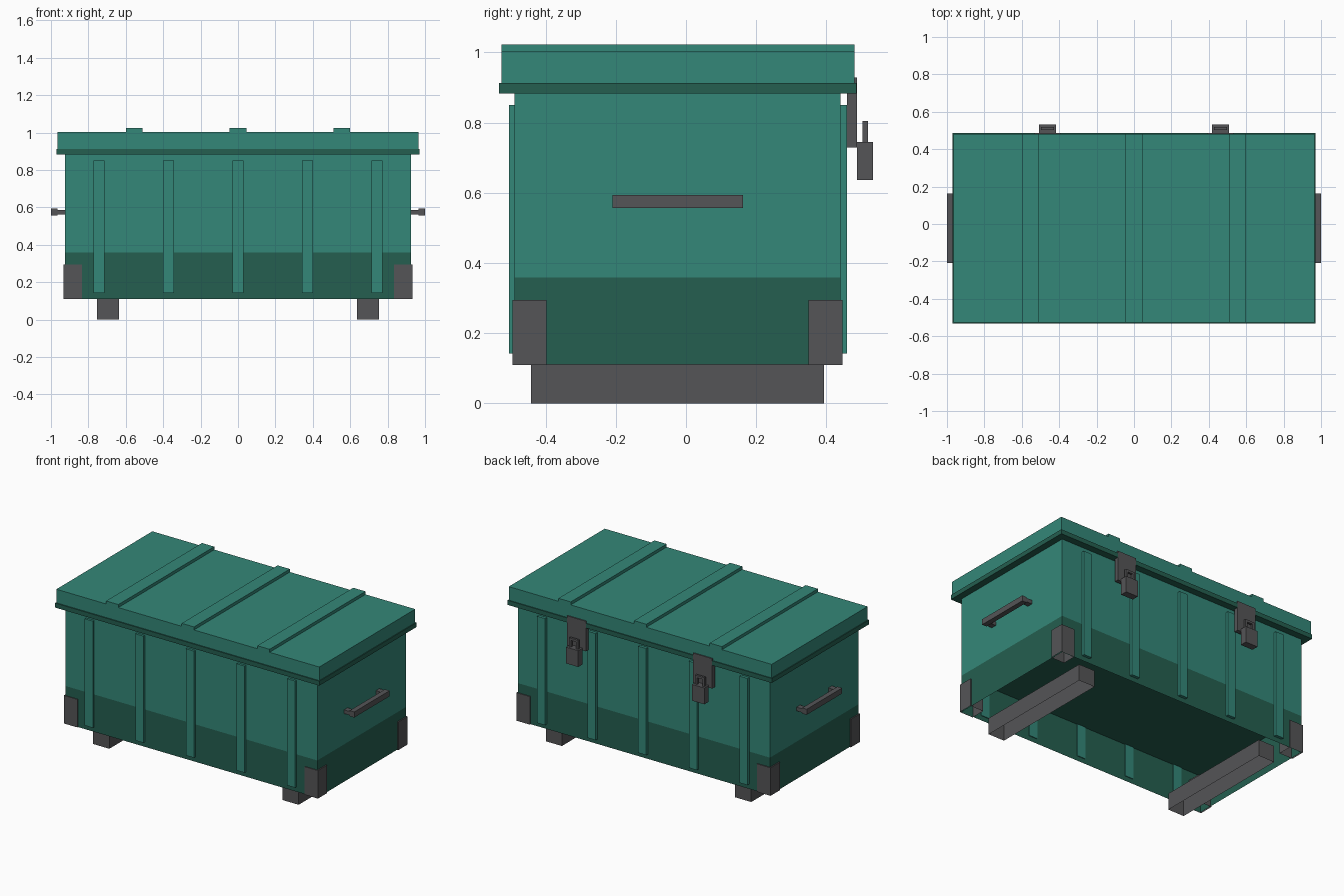
import bpy, bmesh

if "Cube" in bpy.data.objects:
    bpy.data.objects.remove(bpy.data.objects["Cube"])


def material(name, rgb):
    m = bpy.data.materials.new(name)
    m.diffuse_color = (*rgb, 1)
    m.use_nodes = True
    m.node_tree.nodes["Principled BSDF"].inputs["Base Color"].default_value = m.diffuse_color
    return m


GREEN = material("green", (0.034, 0.242, 0.188))
DARK = material("dark_green", (0.018, 0.114, 0.08))
GREY = material("dark_grey", (0.09, 0.09, 0.095))


def box(name, x, y, z, mat, open_bottom=False):
    """Box from (min, max) ranges, optionally without its bottom face."""
    bm = bmesh.new()
    bmesh.ops.create_cube(bm, size=1)
    for v in bm.verts:
        v.co = [r[0] if c < 0 else r[1] for c, r in zip(v.co, (x, y, z))]
    if open_bottom:
        low = [f for f in bm.faces if f.normal.z < -0.9]
        bmesh.ops.delete(bm, geom=low, context='FACES_ONLY')
    me = bpy.data.meshes.new(name)
    bm.to_mesh(me)
    bm.free()
    me.materials.append(mat)
    ob = bpy.data.objects.new(name, me)
    bpy.context.collection.objects.link(ob)
    return ob


def around(c, width):
    return (c - width / 2, c + width / 2)


def side(s, a, b):
    """Range a..b mirrored to the negative side when s is -1."""
    return tuple(sorted((s * a, s * b)))


# Chest walls: open-bottomed dark base band, green upper body
FRONT, BACK = -0.489, 0.44
box("base_band", (-0.925, 0.925), (FRONT, BACK), (0.11, 0.358), DARK, True)
box("upper_body", (-0.925, 0.925), (FRONT, BACK), (0.358, 0.90), GREEN, True)

# Lid with dark rim
box("lid_rim", (-0.97, 0.97), (-0.533, 0.486), (0.883, 0.913), DARK)
box("lid", (-0.965, 0.965), (-0.526, 0.48), (0.911, 1.003), GREEN)
for i in (-1, 0, 1):
    box("lid_rib", around(i * 0.555, 0.09), (-0.526, 0.48), (0.99, 1.023), GREEN)

# Vertical ribs on front and back
for i in range(-2, 3):
    x = around(i * 0.3715, 0.059)
    box("front_rib", x, (-0.504, FRONT + 0.005), (0.142, 0.85), GREEN)
    box("back_rib", x, (BACK - 0.005, 0.459), (0.142, 0.85), GREEN)

for s in (-1, 1):
    # Skids and corner guards
    box("skid", around(s * 0.695, 0.118), (-0.441, 0.393), (0, 0.11), GREY, True)
    for y in ((-0.494, -0.397), (0.349, 0.446)):
        box("corner_guard", side(s, 0.834, 0.933), y, (0.109, 0.295), GREY, True)

    # End handles
    box("handle_grip", side(s, 0.966, 1.0), (-0.209, 0.162), (0.556, 0.593), GREY)
    for y in (-0.19, 0.143):
        box("handle_post", side(s, 0.92, 0.97), around(y, 0.037), (0.562, 0.587), GREY)

    # Latch plate and padlock
    cx = s * 0.463
    box("latch_plate", around(cx, 0.14), (0.459, 0.487), (0.729, 0.928), GREY)
    box("padlock_body", around(cx, 0.09), (0.487, 0.533), (0.636, 0.744), GREY)
    for t in (-1, 1):
        box("shackle_leg", around(cx + t * 0.027, 0.015), (0.503, 0.518), (0.74, 0.79), GREY)
    box("shackle_top", around(cx, 0.069), (0.503, 0.518), (0.789, 0.804), GREY)
